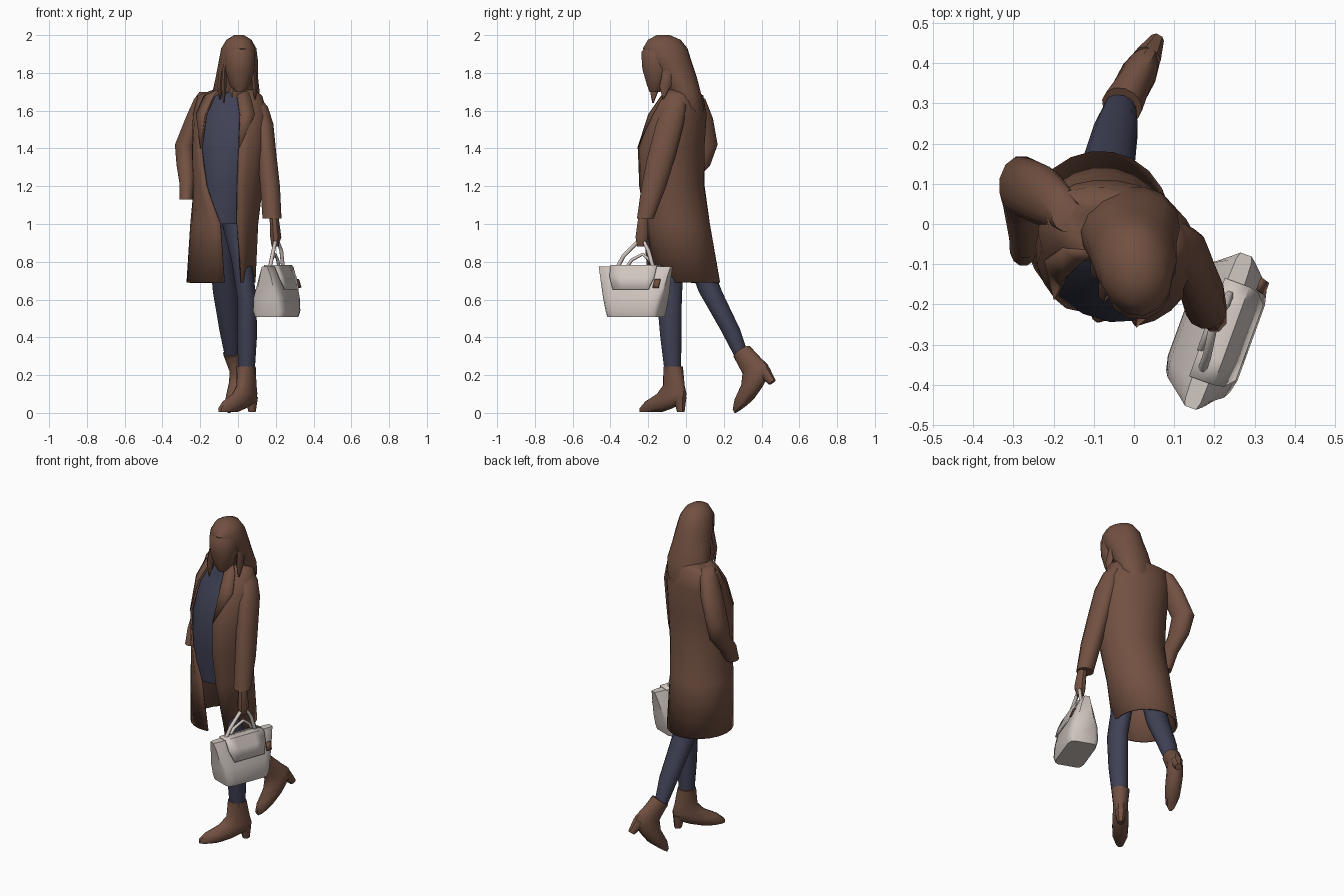
import bpy, bmesh, math
from mathutils import Matrix, Vector

cube = bpy.data.objects.get("Cube")
if cube:
    bpy.data.objects.remove(cube, do_unlink=True)


def material(name, rgb):
    m = bpy.data.materials.new(name)
    m.use_nodes = True
    m.diffuse_color = (*rgb, 1)
    bsdf = next(n for n in m.node_tree.nodes if n.type == 'BSDF_PRINCIPLED')
    bsdf.inputs["Base Color"].default_value = (*rgb, 1)
    bsdf.inputs["Roughness"].default_value = 0.8
    return m


BROWN = material("warm brown", (0.17, 0.082, 0.054))
BLUE = material("dark slate blue", (0.05, 0.052, 0.088))
CREAM = material("pale cream", (0.64, 0.57, 0.53))


def finish(name, bm, mat, matrix=None, angle=45):
    bmesh.ops.recalc_face_normals(bm, faces=bm.faces)
    if matrix:
        bm.transform(matrix)
    mesh = bpy.data.meshes.new(name)
    bm.to_mesh(mesh)
    bm.free()
    mesh.materials.append(mat)
    obj = bpy.data.objects.new(name, mesh)
    bpy.context.collection.objects.link(obj)
    bpy.ops.object.select_all(action='DESELECT')
    obj.select_set(True)
    bpy.context.view_layer.objects.active = obj
    bpy.ops.object.shade_smooth_by_angle(angle=math.radians(angle))
    return obj


def bridge(bm, rings, closed=True):
    for low, high in zip(rings, rings[1:]):
        n = len(low)
        for i in range(n if closed else n - 1):
            j = (i + 1) % n
            bm.faces.new((low[i], low[j], high[j], high[i]))


def loft(name, sections, mat, n=12, yaw=0, power=1, matrix=None):
    """Stack of level rings (x, y, z, rx, ry), capped at both ends."""
    bm = bmesh.new()
    turn = Matrix.Rotation(math.radians(yaw), 3, 'Z')
    rings = []
    for x, y, z, rx, ry in sections:
        ring = []
        for i in range(n):
            a = 2 * math.pi * (i + 0.5) / n
            c, s = math.cos(a), math.sin(a)
            p = Vector((math.copysign(abs(c) ** power, c) * rx,
                        math.copysign(abs(s) ** power, s) * ry, 0))
            ring.append(bm.verts.new(turn @ p + Vector((x, y, z))))
        rings.append(ring)
    bridge(bm, rings)
    bm.faces.new(rings[0])
    bm.faces.new(rings[-1])
    return finish(name, bm, mat, matrix)


def patch(name, rows, columns, thickness, mat, matrix):
    """Thin plate: rows of (x, z, centre y, half width)."""
    bm = bmesh.new()
    bridge(bm, [[bm.verts.new((x, y + w * (2 * i / columns - 1), z))
                 for i in range(columns + 1)] for x, z, y, w in rows], closed=False)
    plate = finish(name, bm, mat, matrix)
    plate.modifiers.new("plate thickness", 'SOLIDIFY').thickness = thickness


def strap(name, points, radius, mat, matrix):
    curve = bpy.data.curves.new(name, 'CURVE')
    curve.dimensions = '3D'
    curve.bevel_depth = radius
    curve.bevel_resolution = 1
    spline = curve.splines.new('POLY')
    spline.points.add(len(points) - 1)
    for p, co in zip(spline.points, points):
        p.co = (*(matrix @ Vector(co)), 1)
    curve.materials.append(mat)
    bpy.context.collection.objects.link(bpy.data.objects.new(name, curve))


# Coat: z, centre x, centre y, rx, ry, opening start and end angle
BODY_YAW = -17
COAT = [(0.69, -.09, -.01, .182, .193, 24, 55),
        (1.0, -.073, -.05, .18, .178, 10, 40),
        (1.2, -.053, -.077, .185, .175, -23, 32),
        (1.4, -.047, -.08, .2, .176, -34, 30),
        (1.58, -.04, -.042, .203, .147, -29, 27),
        (1.68, -.045, -.017, .178, .1, -18, 23),
        (1.72, -.015, -.03, .09, .07, -20, 22)]


def coat_point(row, angle, scale=1.0):
    z, cx, cy, rx, ry = row[:5]
    a = math.radians(angle)
    p = Vector((math.sin(a) * rx, -math.cos(a) * ry, 0)) * scale
    return Matrix.Rotation(math.radians(BODY_YAW), 3, 'Z') @ p + Vector((cx, cy, z))


bm = bmesh.new()
STEPS = 20
rings = []
for row in COAT:
    start, end = row[6], row[5] + 360
    rings.append([bm.verts.new(coat_point(row, start + (end - start) * i / STEPS))
                  for i in range(STEPS + 1)])
bridge(bm, rings, closed=False)
coat = finish("coat", bm, BROWN, angle=60)
coat.modifiers.new("cloth thickness", 'SOLIDIFY').thickness = 0.01

# Lapels folded back from the opening
for name, edge, out in (("right_lapel", 5, -20), ("left_lapel", 6, 24)):
    bm = bmesh.new()
    low, mid, high, top = COAT[3:]
    pts = [coat_point(low, low[edge], 1.02), coat_point(mid, mid[edge], 1.04),
           coat_point(high, high[edge], 1.06), coat_point(top, top[edge] + out, 1.15),
           coat_point(high, high[edge] + out, 1.06), coat_point(mid, mid[edge] + out, 1.05)]
    v = [bm.verts.new(p) for p in pts]
    bm.faces.new((v[0], v[1], v[5]))
    bm.faces.new((v[1], v[2], v[4], v[5]))
    bm.faces.new((v[2], v[3], v[4]))
    lapel = finish(name, bm, BROWN)
    lapel.modifiers.new("cloth thickness", 'SOLIDIFY').thickness = 0.008

# Blouse under the coat
loft("blouse", [(r[1], r[2], r[0], r[3] * .92, r[4] * .93) for r in COAT[1:6]]
     + [(-.01, -.06, 1.7, .06, .06)], BLUE, n=16, yaw=BODY_YAW)

# Arms
loft("left_sleeve", [(.18, -.215, 1.03, .052, .046), (.17, -.17, 1.2, .054, .068),
                     (.154, -.132, 1.35, .053, .076), (.135, -.085, 1.53, .054, .076),
                     (.115, -.06, 1.62, .045, .062), (.07, -.035, 1.685, .035, .04)], BROWN)
loft("right_sleeve", [(-.275, -.06, 1.13, .035, .045), (-.27, -.02, 1.22, .042, .065),
                      (-.275, .06, 1.31, .052, .07), (-.28, .095, 1.42, .056, .075),
                      (-.225, .07, 1.56, .055, .075), (-.19, .045, 1.66, .045, .06),
                      (-.165, .02, 1.7, .04, .04)], BROWN)
loft("left_hand", [(.195, -.235, .88, .018, .025), (.2, -.235, .93, .032, .035),
                   (.19, -.225, 1.05, .025, .028)], BROWN, n=8)

# Head and long hair
loft("face", [(.01, -.165, 1.70, .025, .03), (.01, -.155, 1.74, .058, .055),
              (.01, -.15, 1.82, .08, .084), (.01, -.15, 1.91, .082, .09),
              (.01, -.13, 1.97, .05, .06)], BROWN)
loft("neck", [(-.01, -.06, 1.64, .06, .06), (0, -.09, 1.78, .05, .05)], BROWN, n=8)
loft("hair", [(-.02, .055, 1.54, .07, .03), (-.015, .01, 1.62, .12, .083),
              (-.01, -.012, 1.7, .126, .09), (-.006, -.045, 1.78, .112, .103),
              (.002, -.085, 1.86, .104, .116), (.004, -.11, 1.93, .092, .12),
              (.005, -.115, 1.975, .066, .088), (.005, -.12, 2.0, .025, .035)],
     BROWN, n=14, yaw=10)
for name, x, y, bottom in (("right_hair_strand", -.075, -.155, 1.64),
                           ("right_hair_lock", -.095, -.1, 1.66),
                           ("left_hair_lock", .09, -.1, 1.66)):
    loft(name, [(x, y - .02, bottom, .004, .004), (x, y - .01, 1.73, .016, .03),
                (x * .9, y + .02, 1.86, .012, .035)], BROWN, n=6)

# Trouser legs
loft("left_leg", [(.045, -.07, .22, .045, .045), (.048, -.08, .4, .054, .058),
                  (.048, -.088, .6, .052, .068), (.02, -.08, .8, .055, .07),
                  (-.02, -.06, 1.05, .08, .08)], BLUE)
loft("right_leg", [(-.033, .295, .3, .038, .04), (-.045, .235, .44, .056, .054),
                   (-.067, .13, .64, .068, .064), (-.085, .06, .82, .066, .063),
                   (-.09, -.01, 1.05, .08, .08)], BLUE)

# Ankle boots: one shape, planted in front and pushing off behind
ANKLE = Vector((0, 0, .24))


def boot(side, ankle, yaw, pitch):
    m = (Matrix.Translation(ankle) @ Matrix.Rotation(math.radians(yaw), 4, 'Z')
         @ Matrix.Rotation(math.radians(pitch), 4, 'X') @ Matrix.Translation(-ANKLE))
    loft(side + "_boot", [(0, -.15, 0, .028, .075), (0, -.115, .02, .043, .108),
                          (0, -.055, .055, .047, .13), (0, -.01, .095, .045, .095),
                          (0, .005, .14, .042, .067), (0, 0, .24, .052, .052)], BROWN, matrix=m)
    loft(side + "_boot_heel", [(0, .052, 0, .018, .02), (0, .045, .08, .035, .035)],
         BROWN, n=8, power=.8, matrix=m)


boot("left", Vector((.042, -.068, .245)), -39, 0)
boot("right", Vector((-.03, .295, .325)), -28, 36)

# Handbag
BAG = Matrix.Translation((.205, -.265, 0)) @ Matrix.Rotation(math.radians(-20), 4, 'Z')
loft("bag_body", [(0, 0, .507, .084, .142), (0, 0, .54, .093, .15), (0, 0, .61, .083, .167),
                  (.005, 0, .73, .043, .193), (.005, 0, .775, .022, .205)],
     CREAM, power=.3, matrix=BAG)
patch("bag_flap", [(-.025, .782, 0, .13), (.04, .782, 0, .13), (.066, .72, 0, .125),
                   (.088, .655, 0, .1)], 4, .009, CREAM, BAG)
patch("bag_tag", [(.066, .71, .145, .016), (.083, .665, .14, .016)], 1, .008, BROWN, BAG)
strap("bag_handle", [(0, -.11, .76), (0, -.07, .83), (-.01, .0, .9), (-.01, .04, .91),
                     (0, .07, .86), (0, .1, .76)], .011, CREAM, BAG)
strap("bag_back_handle", [(-.02, -.06, .77), (-.02, -.03, .81), (-.02, .03, .84),
                          (-.02, .07, .81), (-.02, .09, .77)], .009, CREAM, BAG)
